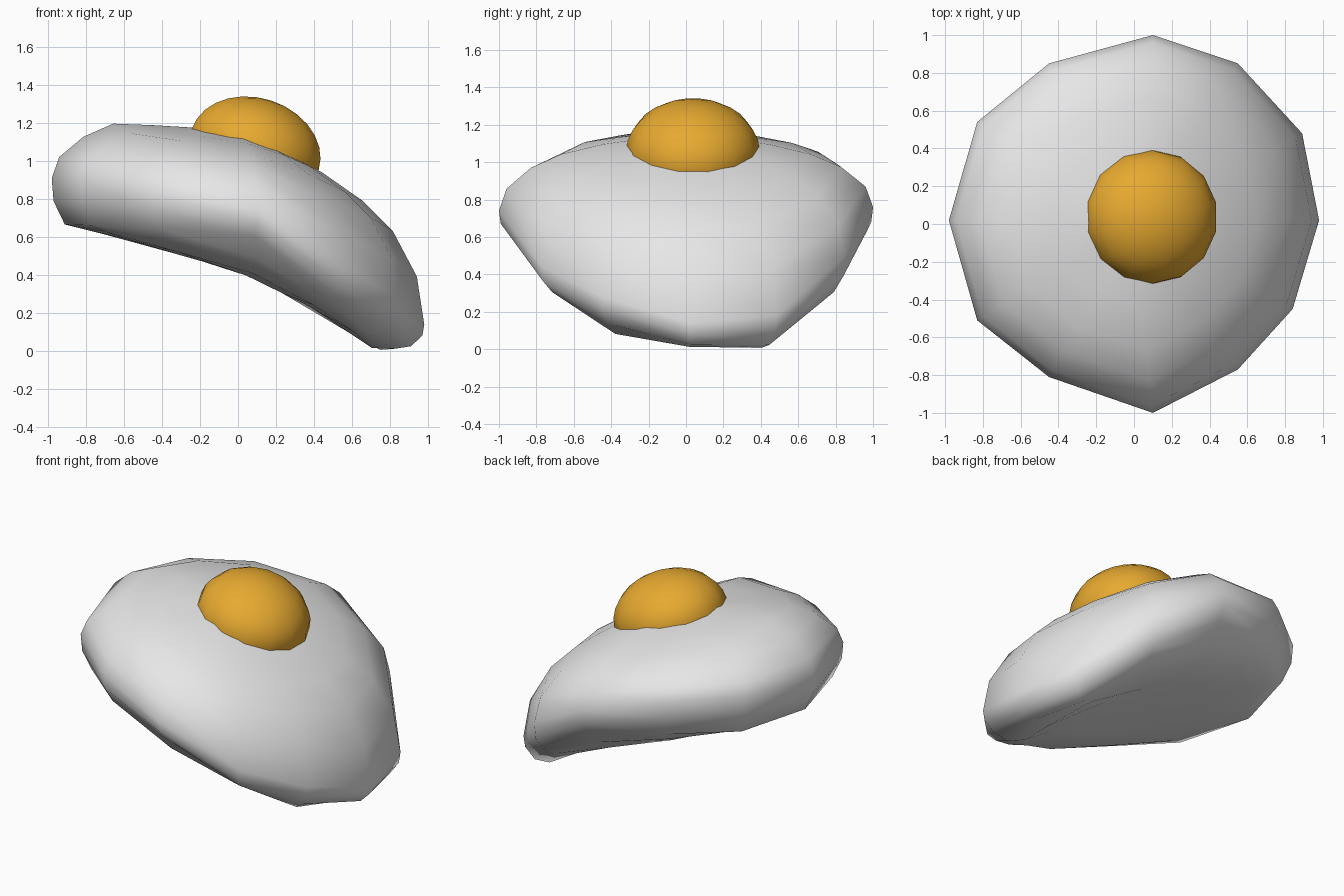
import bpy, bmesh, math

if "Cube" in bpy.data.objects:
    bpy.data.objects.remove(bpy.data.objects["Cube"])


def material(name, rgb):
    m = bpy.data.materials.new(name)
    m.diffuse_color = (*rgb, 1)
    m.use_nodes = True
    m.node_tree.nodes["Principled BSDF"].inputs["Base Color"].default_value = m.diffuse_color
    return m


def interp(table, x):
    """Piecewise linear lookup."""
    if x <= table[0][0]:
        return table[0][1]
    for (x0, z0), (x1, z1) in zip(table, table[1:]):
        if x <= x1:
            return z0 + (z1 - z0) * (x - x0) / (x1 - x0)
    return table[-1][1]


def finish(ob, mat):
    ob.data.materials.append(mat)
    bpy.ops.object.select_all(action='DESELECT')
    ob.select_set(True)
    bpy.context.view_layer.objects.active = ob
    bpy.ops.object.shade_smooth()


white = material("egg white", (0.8, 0.8, 0.8))
orange = material("yolk orange", (0.8, 0.40, 0.03))

# Outline of the white: x, y, height of its outer rim, lift of its lower edge
rim = [(.98, .02, .14, 0), (.89, .48, .18, .01), (.55, .85, .50, .15), (.10, 1.0, .76, .22),
       (-.45, .85, .91, .12), (-.83, .54, .93, .03), (-.98, .02, .91, 0), (-.83, -.51, .90, .03),
       (-.45, -.81, .84, .11), (.10, -1.0, .74, .23), (.55, -.77, .44, .15), (.84, -.45, .28, .13)]
# Lengthwise sections of the drooping top and underside
top_line = [(-.61, 1.2), (-.24, 1.18), (.08, 1.13), (.3, 1.03), (.43, .95), (.73, .74), (.83, .62)]
low_line = [(-.92, .67), (-.6, .59), (0, .42), (.45, .2), (.73, 0), (.8, .01), (.93, .03)]


def top_z(x, y):
    w = min(1, max(0, -x / .4))
    return interp(top_line, x) - .2 * y * y * (1 - w) - .15 * abs(y) * w


# Egg white: rings from the top centre, round the rim, to the underside centre
bm = bmesh.new()
rings = []
for s in (.22, .45, .67):
    rings.append([bm.verts.new((x * s, y * s, top_z(x * s, y * s))) for x, y, z, u in rim])
for s, k in ((.83, .76), (.96, .39), (1, 0)):
    ring = []
    for x, y, z, u in rim:
        t = top_z(x * .67, y * .67)
        ring.append(bm.verts.new((x * s, y * s, z + (t - z) * k)))
    rings.append(ring)
for s, k, lift in ((.99, .5, 1), (.93, 1, 1), (.84, 1, .5), (.72, 1, .12), (.42, 1, 0)):
    ring = []
    for x, y, z, u in rim:
        b = interp(low_line, x * s) + u * lift
        ring.append(bm.verts.new((x * s, y * s, z + (b - z) * k)))
    rings.append(ring)
n = len(rim)
for a, b in zip(rings, rings[1:]):
    for i in range(n):
        j = (i + 1) % n
        bm.faces.new((a[i], b[i], b[j], a[j]))
for ring, z in ((rings[0], top_z(0, 0)), (rings[-1], interp(low_line, 0))):
    c = bm.verts.new((0, 0, z))
    for i in range(n):
        bm.faces.new((c, ring[i], ring[(i + 1) % n]))
bmesh.ops.recalc_face_normals(bm, faces=bm.faces)
me = bpy.data.meshes.new("egg_white")
bm.to_mesh(me)
bm.free()
egg = bpy.data.objects.new("egg_white", me)
bpy.context.collection.objects.link(egg)
finish(egg, white)

# Yolk: flattened ball tilted with the slope
bpy.ops.mesh.primitive_uv_sphere_add(segments=14, ring_count=14, radius=1,
                                     location=(.09, .037, 1.06),
                                     rotation=(0, math.radians(18), 0))
yolk = bpy.context.object
yolk.name = "yolk"
yolk.scale = (.36, .357, .273)
finish(yolk, orange)
